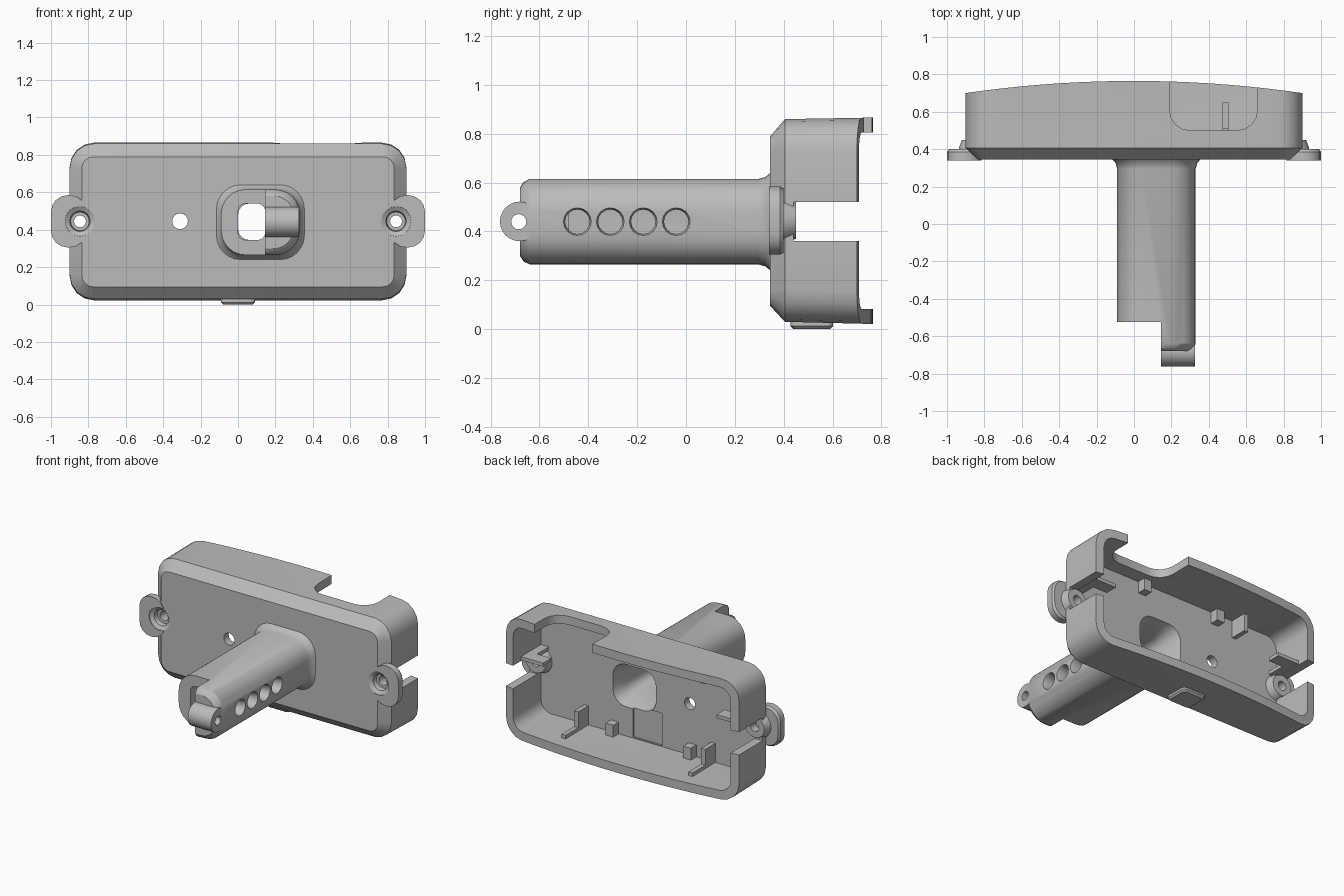
import bpy, bmesh, math

cube = bpy.data.objects.get("Cube")
if cube:
    bpy.data.objects.remove(cube, do_unlink=True)

grey = bpy.data.materials.new("plain grey")
grey.use_nodes = True
tone = (0.5, 0.5, 0.5, 1)
grey.diffuse_color = tone
grey.node_tree.nodes["Principled BSDF"].inputs["Base Color"].default_value = tone

AXES = {"x": lambda t, u, v: (t, u, v),
        "y": lambda t, u, v: (u, t, v),
        "z": lambda t, u, v: (u, v, t)}


def finish(name, bm):
    bmesh.ops.remove_doubles(bm, verts=bm.verts, dist=1e-5)
    bmesh.ops.recalc_face_normals(bm, faces=bm.faces)
    mesh = bpy.data.meshes.new(name)
    bm.to_mesh(mesh)
    bm.free()
    mesh.materials.append(grey)
    obj = bpy.data.objects.new(name, mesh)
    bpy.context.collection.objects.link(obj)
    return obj


def loft(name, axis, sections, steps=4):
    """Skin rounded rectangles (t, u0, u1, v0, v1, radius) along an axis."""
    bm = bmesh.new()
    rings = []
    for t, u0, u1, v0, v1, r in sections:
        ring = []
        corners = [(u1 - r, v1 - r), (u0 + r, v1 - r), (u0 + r, v0 + r), (u1 - r, v0 + r)]
        for q, (cu, cv) in enumerate(corners):
            for s in range(steps + 1):
                a = (q + s / steps) * math.pi / 2
                ring.append(bm.verts.new(AXES[axis](t, cu + r * math.cos(a), cv + r * math.sin(a))))
        rings.append(ring)
    for a, b in zip(rings, rings[1:]):
        for i in range(len(a)):
            j = (i + 1) % len(a)
            bm.faces.new((a[i], a[j], b[j], b[i]))
    bm.faces.new(rings[0])
    bm.faces.new(rings[-1])
    return finish(name, bm)


def box(name, x0, x1, y0, y1, z0, z1):
    return loft(name, "z", [(z0, x0, x1, y0, y1, 0), (z1, x0, x1, y0, y1, 0)])


def rod(name, axis, u, v, ends):
    return loft(name, axis, [(t, u - r, u + r, v - r, v + r, r) for t, r in ends])


def combine(obj, others, operation="DIFFERENCE", keep=False):
    bpy.context.view_layer.objects.active = obj
    for other in others:
        mod = obj.modifiers.new("cut", "BOOLEAN")
        mod.operation, mod.object, mod.solver = operation, other, "EXACT"
        bpy.ops.object.modifier_apply(modifier=mod.name)
        if not keep:
            bpy.data.objects.remove(other, do_unlink=True)


# Shell with chamfered front, hollow from the back
shell = loft("shell", "y", [(0.345, -0.835, 0.835, 0.095, 0.79, 0.06),
                            (0.405, -0.9, 0.9, 0.03, 0.86, 0.13),
                            (0.8, -0.9, 0.9, 0.02, 0.867, 0.13)])
hollow = loft("hollow", "y", [(0.4, -0.84, 0.84, 0.088, 0.802, 0.08),
                              (0.9, -0.84, 0.84, 0.08, 0.807, 0.08)])

# Gently bowed rear edge
bm = bmesh.new()
bow = [(x / 10, 0.765 - 0.065 * (x / 9) ** 2) for x in range(-10, 11)]
bow += [(1, 1), (-1, 1)]
face = bm.faces.new([bm.verts.new((x, y, -0.1)) for x, y in bow])
top = bmesh.ops.extrude_face_region(bm, geom=[face])["geom"]
bmesh.ops.translate(bm, vec=(0, 0, 1.1), verts=[v for v in top if isinstance(v, bmesh.types.BMVert)])
trim = finish("rear_trim", bm)

notch = loft("top_notch", "z", [(t, 0.19, 0.66, 0.5, 1.1, 0.11) for t in (0.7, 1)])
gaps = [box("end_gap", min(s * 0.8, s * 1.1), max(s * 0.8, s * 1.1), 0.44, 1, 0.36, 0.52) for s in (-1, 1)]
panel = box("floor_recess", -0.1, 0.13, 0.39, 0.5, 0.095, 0.32)
pin_hole = rod("pin_hole", "y", -0.31, 0.445, [(0.3, 0.042), (0.5, 0.042)])
combine(shell, [hollow, trim, notch, *gaps, panel, pin_hole])

# Hollow handle: short open half and longer closed half
outline = lambda y, d, r=0.13: (y, -0.09 - d, 0.33 + d, 0.265 - d, 0.615 + d, r)
handle = loft("handle", "y", [outline(0.38, 0.03), outline(0.345, 0.025), outline(0.325, 0.008),
                              outline(0.295, 0), outline(-0.64, 0), outline(-0.665, -0.012),
                              outline(-0.68, -0.035, 0.1)], 6)
step = box("step", -0.3, 0.145, -0.9, -0.525, 0, 1)
combine(handle, [step])
lug = loft("lug", "x", [(x, -0.762, -0.6, 0.36, 0.522, 0.081) for x in (0.145, 0.325)], 6)
combine(handle, [lug], "UNION")

bore = loft("bore", "y", [(0.43, -0.06, 0.29, 0.285, 0.595, 0.1),
                          (0.37, -0.04, 0.28, 0.3, 0.58, 0.1),
                          (0.25, 0, 0.25, 0.345, 0.54, 0.06),
                          (-0.48, 0, 0.25, 0.345, 0.54, 0.06)])
mouth = loft("mouth", "y", [(t, 0, 0.145, 0.345, 0.54, 0.04) for t in (0, -0.6)])
combine(shell, [bore], keep=True)
side_holes = [rod("side_hole", "x", -0.445 + 0.135 * i, 0.44, [(0.2, 0.05), (0.305, 0.05), (0.34, 0.06)])
              for i in range(4)]
lug_hole = rod("lug_hole", "x", -0.685, 0.44, [(0, 0.031), (0.5, 0.031)])
combine(handle, [bore, mouth, lug_hole, *side_holes])

# Screw ears at both ends, with countersunk holes through the shell floor
parts = [shell, handle]
for s, side in ((1, "left"), (-1, "right")):
    lo, hi = sorted((s * 0.81, s * 1.0))
    ear = loft(side + "_ear", "y", [(0.34, lo, hi, 0.305, 0.585, 0.09),
                                    (0.385, lo, hi, 0.305, 0.585, 0.09),
                                    (0.4, lo + 0.01, hi - 0.01, 0.315, 0.575, 0.085)])
    boss = rod(side + "_boss", "y", s * 0.845, 0.445, [(0.37, 0.1), (0.41, 0.09), (0.45, 0.075)])
    combine(ear, [boss], "UNION")
    sink = rod("sink", "y", s * 0.845, 0.445, [(0.3, 0.085), (0.345, 0.08), (0.36, 0.055),
                                               (0.39, 0.05), (0.391, 0.032), (0.5, 0.032)])
    combine(shell, [sink], keep=True)
    combine(ear, [sink])
    # Shelf above each end gap
    lo, hi = sorted((s * 0.67, s * 0.86))
    shelf = box(side + "_shelf", lo, hi, 0.53, 0.62, 0.525, 0.55)
    web = box(side + "_shelf_web", min(s * 0.78, s * 0.86), max(s * 0.78, s * 0.86), 0.39, 0.55, 0.525, 0.55)
    # Board ribs on the bottom wall
    foot = box(side + "_rib_foot", s * 0.49 - 0.016, s * 0.49 + 0.016, 0.39, 0.65, 0.07, 0.11)
    rib = box(side + "_rib", s * 0.49 - 0.016, s * 0.49 + 0.016, 0.39, 0.51, 0.07, 0.22)
    parts += [ear, shelf, web, foot, rib]

# Small stand-off posts along bottom and top walls
for i, x in enumerate((0.27, -0.33)):
    for level, z0, z1 in (("lower", 0.07, 0.17), ("upper", 0.72, 0.82)):
        parts.append(box(f"{level}_post_{i + 1}", x - 0.03, x + 0.03, 0.39, 0.46, z0, z1))
parts.append(box("upper_rib", -0.506, -0.474, 0.39, 0.52, 0.68, 0.82))

# Latch bump under the shell
parts.append(loft("latch", "z", [(0, -0.08, 0.08, 0.44, 0.59, 0.02),
                                 (0.012, -0.092, 0.092, 0.428, 0.602, 0.025),
                                 (0.05, -0.092, 0.092, 0.428, 0.602, 0.025)]))

# Crisp edges with smooth rounded surfaces
bpy.ops.object.select_all(action="DESELECT")
for part in parts:
    part.select_set(True)
bpy.context.view_layer.objects.active = shell
bpy.ops.object.shade_smooth_by_angle(angle=math.radians(30))
